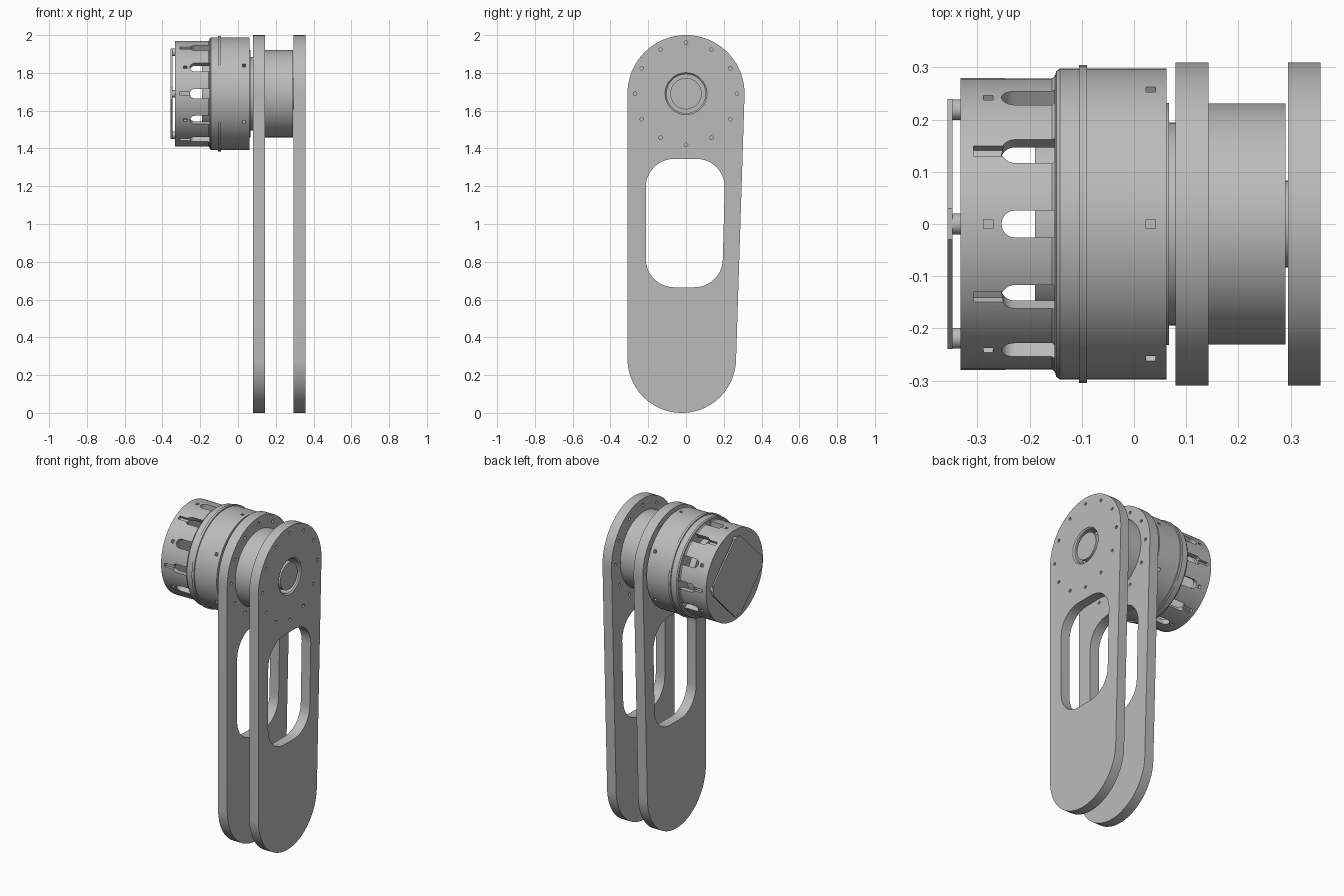
import bpy, bmesh
from math import sin, cos, pi, radians
from mathutils import Matrix, Vector

if "Cube" in bpy.data.objects:
    bpy.data.objects.remove(bpy.data.objects["Cube"], do_unlink=True)

AXIS_Z = 1.69          # height of the joint axis, which runs along x
grey = bpy.data.materials.new("machined grey")
grey.use_nodes = True
grey.diffuse_color = (0.5, 0.5, 0.5, 1)
grey.node_tree.nodes["Principled BSDF"].inputs["Base Color"].default_value = (0.5, 0.5, 0.5, 1)


def finish(bm, name):
    bmesh.ops.recalc_face_normals(bm, faces=bm.faces[:])
    mesh = bpy.data.meshes.new(name)
    bm.to_mesh(mesh)
    bm.free()
    mesh.materials.append(grey)
    ob = bpy.data.objects.new(name, mesh)
    bpy.context.collection.objects.link(ob)
    return ob


def smooth(ob):
    bpy.ops.object.select_all(action='DESELECT')
    ob.select_set(True)
    bpy.context.view_layer.objects.active = ob
    bpy.ops.object.shade_smooth_by_angle(angle=radians(30))


def add_prism(bm, outline, direction):
    """Extrude a flat closed outline of 3D points along a direction."""
    face = bm.faces.new([bm.verts.new(p) for p in outline])
    out = bmesh.ops.extrude_face_region(bm, geom=[face])
    bmesh.ops.translate(bm, vec=direction,
                        verts=[g for g in out["geom"] if isinstance(g, bmesh.types.BMVert)])


def lathe(name, profile, steps=96):
    """Spin (x, radius) points about the joint axis."""
    bm = bmesh.new()
    verts = [bm.verts.new((x, 0, r)) for x, r in profile]
    edges = [bm.edges.new(pair) for pair in zip(verts, verts[1:])]
    bmesh.ops.spin(bm, geom=verts + edges, cent=(0, 0, 0), axis=(1, 0, 0),
                   angle=2 * pi, steps=steps, use_merge=True)
    bmesh.ops.remove_doubles(bm, verts=bm.verts[:], dist=1e-5)
    bmesh.ops.translate(bm, verts=bm.verts[:], vec=(0, 0, AXIS_Z))
    return finish(bm, name)


def disc(name, x0, x1, r):
    return lathe(name, [(x0, 0), (x0, r), (x1, r), (x1, 0)])


def cut(ob, bm):
    cutter = finish(bm, "cutter")
    mod = ob.modifiers.new("cut", 'BOOLEAN')
    mod.operation, mod.solver, mod.object = 'DIFFERENCE', 'EXACT', cutter
    bpy.context.view_layer.objects.active = ob
    bpy.ops.object.modifier_apply(modifier=mod.name)
    bpy.data.objects.remove(cutter, do_unlink=True)


def arc(cy, cz, r, start, end, n):
    for i in range(n + 1):
        a = radians(start + (end - start) * i / n)
        yield cy + r * cos(a), cz + r * sin(a)


# Arm plates: tapered outline with window, bolt circle and bore
def arm_plate(name, x0, x1, bored):
    bm = bmesh.new()
    outline = [*arc(0, AXIS_Z, 0.31, -2, 180, 40), *arc(-0.0225, 0.2875, 0.2875, 180, 358, 40)]
    add_prism(bm, [(x0, y, z) for y, z in outline], (x1 - x0, 0, 0))
    ob = finish(bm, name)
    bm = bmesh.new()
    r = 0.15
    window = []
    for i, (y, z) in enumerate([(0.205, 1.345), (-0.213, 1.345), (-0.213, 0.665), (0.195, 0.665)]):
        cy, cz = y - r * (1 if y > 0 else -1), z - r * (1 if z > 1 else -1)
        window += arc(cy, cz, r, 90 * i, 90 * i + 90, 10)
    add_prism(bm, [(x0 - 0.02, y, z) for y, z in window], (0.12, 0, 0))
    for i in range(12):
        a = i * pi / 6
        hole = list(arc(0.27 * sin(a), AXIS_Z + 0.27 * cos(a), 0.0095, 0, 330, 11))
        add_prism(bm, [(x0 - 0.02, y, z) for y, z in hole], (0.12, 0, 0))
    cut(ob, bm)
    if bored:
        bore = lathe("bore", [(x0 - 0.02, 0), (x0 - 0.02, 0.103), (x1 - 0.008, 0.103),
                              (x1 + 0.001, 0.112), (x1 + 0.02, 0.112), (x1 + 0.02, 0)])
        bm = bmesh.new()
        bm.from_mesh(bore.data)
        bpy.data.objects.remove(bore, do_unlink=True)
        cut(ob, bm)
    smooth(ob)


arm_plate("inner_arm_plate", 0.08, 0.143, False)
arm_plate("outer_arm_plate", 0.295, 0.357, True)

# Drum between the plates and the shaft through the outer plate
smooth(disc("spacer_drum", 0.14, 0.29, 0.231))
smooth(disc("output_shaft", 0.285, 0.35, 0.083))

# Motor housing: hollow rear shell, stator step and stepped front flange
housing = lathe("motor_housing", [
    (-0.19, 0), (-0.19, 0.2), (-0.15, 0.2), (-0.15, 0.25), (-0.32, 0.25), (-0.32, 0.17),
    (-0.333, 0.17), (-0.333, 0.28), (-0.157, 0.28), (-0.151, 0.285), (-0.149, 0.293),
    (-0.142, 0.298), (0.062, 0.298), (0.062, 0.232), (0.067, 0.232), (0.067, 0.195),
    (0.081, 0.195), (0.081, 0)])


def radial_cutter(bm, outline, r0, r1, angle):
    turn = Matrix.Translation((0, 0, AXIS_Z)) @ Matrix.Rotation(angle, 4, 'X')
    add_prism(bm, [turn @ Vector((x, y, r0)) for x, y in outline],
              turn.to_3x3() @ Vector((0, 0, r1 - r0)))


def box(x0, x1, h):
    return [(x0, -h), (x1, -h), (x1, h), (x0, h)]


# Cooling slots, screw grooves and square pockets around the shell
slot = [*arc(-0.228, 0, 0.026, 90, 270, 12), (-0.152, -0.026), (-0.152, 0.026)]
slots, details = bmesh.new(), bmesh.new()
for i in range(12):
    a = i * pi / 6
    radial_cutter(slots, slot, 0.22, 0.33, a)
    if i % 2:
        radial_cutter(details, box(-0.308, -0.24, 0.011), 0.262, 0.33, a)
    else:
        radial_cutter(details, box(-0.288, -0.27, 0.009), 0.256, 0.33, a)
        radial_cutter(details, box(0.023, 0.041, 0.009), 0.265, 0.33, a)
cut(housing, slots)
cut(housing, details)
smooth(housing)

# Raised band around the housing
smooth(lathe("housing_band", [(-0.105, 0.29), (-0.105, 0.305), (-0.09, 0.305), (-0.09, 0.29), (-0.105, 0.29)]))

# Rear circuit cover: diamond plate with clipped corners, on four standoffs
bm = bmesh.new()
corners = []
for i in range(4):
    turn = Matrix.Rotation(i * pi / 2, 2)
    corners += [turn @ Vector((0.24, s * 0.03)) for s in (-1, 1)]
add_prism(bm, [(-0.357, y, AXIS_Z + z) for y, z in corners], (0.009, 0, 0))
finish(bm, "rear_cover")
for i in range(4):
    a = i * pi / 2
    bm = bmesh.new()
    post = arc(0.219 * cos(a), AXIS_Z + 0.219 * sin(a), 0.02, 0, 345, 23)
    add_prism(bm, [(-0.35, y, z) for y, z in post], (0.025, 0, 0))
    smooth(finish(bm, "rear_standoff"))
